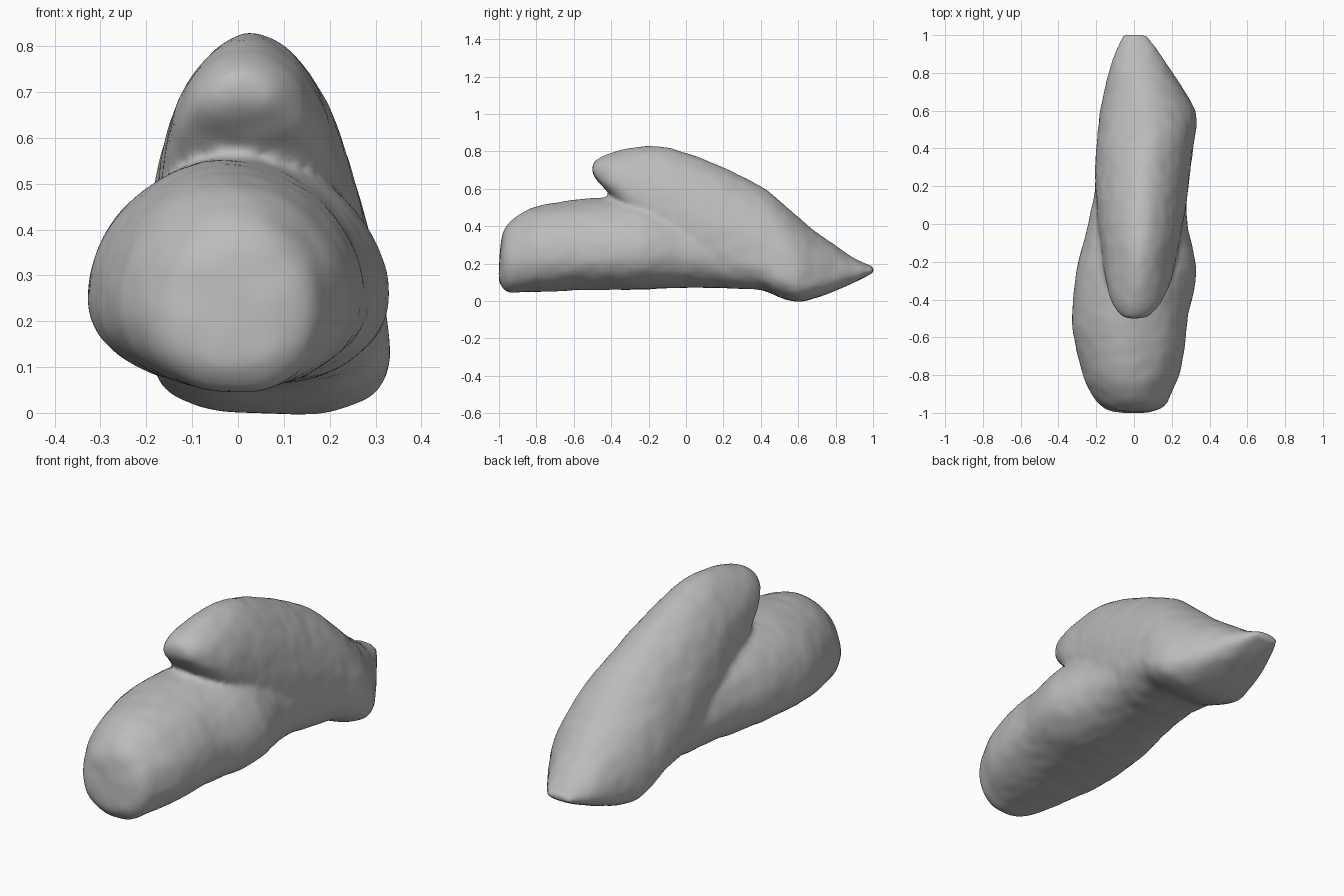
import bpy
import bmesh
from math import cos, sin, pi, copysign
from mathutils import noise

default = bpy.data.objects.get("Cube")
if default:
    bpy.data.objects.remove(default)

# Matte grey stone
stone = bpy.data.materials.new("stone_grey")
stone.use_nodes = True
stone.diffuse_color = (0.5, 0.5, 0.5, 1)
stone.node_tree.nodes["Principled BSDF"].inputs["Base Color"].default_value = (0.5, 0.5, 0.5, 1)

# Cross-sections: y, left x, right x, bottom z, widest z, top z
LOWER_LOBE = [
    (-1.0, -.07, .06, .11, .15, .19),
    (-.985, -.14, .125, .08, .19, .34),
    (-.95, -.19, .175, .045, .21, .415),
    (-.88, -.235, .205, .045, .22, .47),
    (-.8, -.27, .24, .05, .23, .505),
    (-.65, -.31, .27, .055, .24, .535),
    (-.5, -.33, .285, .06, .245, .55),
    (-.25, -.305, .33, .06, .25, .555),
    (0, -.245, .285, .07, .25, .50),
    (.25, -.19, .27, .072, .22, .42),
    (.5, -.12, .22, .08, .18, .3),
]
UPPER_LOBE = [
    (-.5, -.04, .05, .685, .705, .73),
    (-.485, -.065, .08, .655, .69, .75),
    (-.45, -.095, .12, .615, .67, .77),
    (-.4, -.125, .155, .565, .64, .793),
    (-.3, -.15, .195, .46, .57, .818),
    (-.15, -.17, .23, .28, .48, .828),
    (0, -.19, .26, .12, .40, .793),
    (.2, -.205, .29, .072, .30, .715),
    (.4, -.20, .315, .06, .20, .615),
    (.5, -.19, .33, .02, .14, .54),
    (.6, -.18, .325, -.003, .10, .45),
    (.7, -.16, .27, .018, .10, .368),
    (.8, -.135, .205, .055, .12, .30),
    (.9, -.105, .14, .1, .145, .232),
    (1.005, -.06, .07, .15, .165, .185),
]


def smooth_sections(rows, steps=5):
    """Catmull-Rom interpolation between the given sections."""
    pts = [rows[0]] + rows + [rows[-1]]
    result = []
    for a, b, c, d in zip(pts, pts[1:], pts[2:], pts[3:]):
        for i in range(steps):
            t = i / steps
            result.append([
                q + .5 * t * (r - p + t * (2 * p - 5 * q + 4 * r - s
                                           + t * (3 * (q - r) + s - p)))
                for p, q, r, s in zip(a, b, c, d)])
    return result + [rows[-1]]


def loft(bm, rows, crown, right_corner, left_corner, sides=48):
    """Skin cross-sections into a closed lobe; a low power makes a boxier part."""
    rings = []
    for y, left, right, low, mid, high in smooth_sections(rows):
        ring = []
        for k in range(sides):
            c, s = cos(2 * pi * k / sides), sin(2 * pi * k / sides)
            if s > 0:
                power, reach = crown, high - mid
            else:
                power, reach = (right_corner if c > 0 else left_corner), mid - low
            x = (left + right) / 2 + (right - left) / 2 * copysign(abs(c) ** power, c)
            ring.append(bm.verts.new((x, y, mid + s * reach)))
        rings.append(ring)
    for a, b in zip(rings, rings[1:]):
        for k in range(sides):
            n = (k + 1) % sides
            bm.faces.new((a[k], a[n], b[n], b[k]))
    bm.faces.new(rings[0])
    bm.faces.new(rings[-1])


# Both lobes share one mesh, then get fused
bm = bmesh.new()
loft(bm, LOWER_LOBE, 1.06, .85, .95)
loft(bm, UPPER_LOBE, 1.13, .58, .78)
bmesh.ops.recalc_face_normals(bm, faces=bm.faces)
mesh = bpy.data.meshes.new("lobed_rock")
bm.to_mesh(mesh)
bm.free()
rock = bpy.data.objects.new("lobed_rock", mesh)
bpy.context.collection.objects.link(rock)
bpy.context.view_layer.objects.active = rock
rock.select_set(True)

remesh = rock.modifiers.new("fuse", 'REMESH')
remesh.mode = 'VOXEL'
remesh.voxel_size = .014
soften = rock.modifiers.new("soften", 'SMOOTH')
soften.iterations = 8
for name in ("fuse", "soften"):
    bpy.ops.object.modifier_apply(modifier=name)

# Gentle lumps over the worn surface
lumps = [v.normal * (.003 * noise.noise(v.co * 6) + .003 * noise.noise(v.co * 14))
         for v in rock.data.vertices]
for v, lump in zip(rock.data.vertices, lumps):
    v.co += lump

rock.data.materials.clear()
rock.data.materials.append(stone)
bpy.ops.object.shade_smooth()
